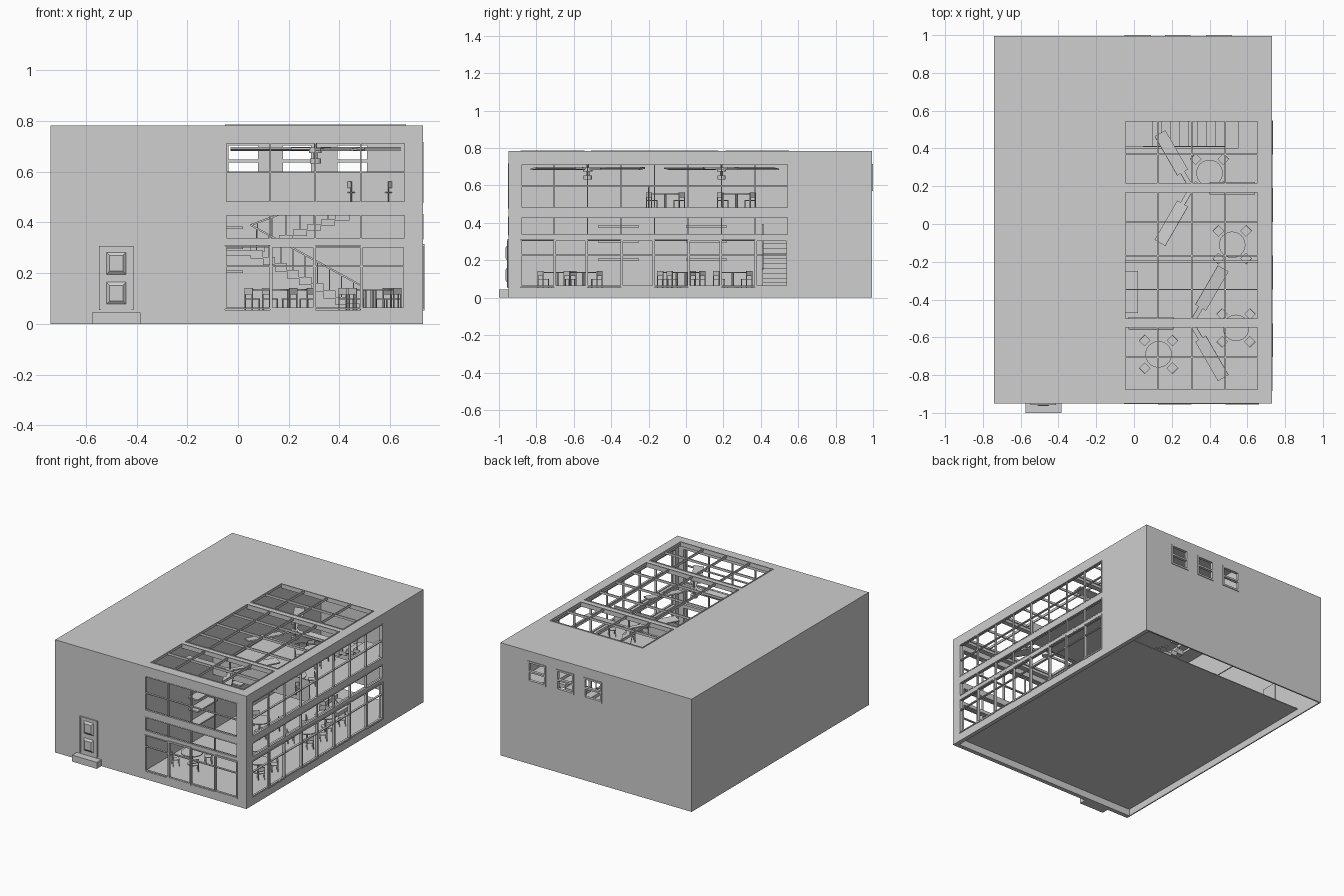
import bpy, bmesh, math
from mathutils import Matrix, Vector

cube = bpy.data.objects.get("Cube")
if cube:
    bpy.data.objects.remove(cube)

grey = bpy.data.materials.new("plain_grey")
grey.use_nodes = True
COLOUR = (0.62, 0.62, 0.62, 1)
grey.diffuse_color = COLOUR
grey.node_tree.nodes["Principled BSDF"].inputs["Base Color"].default_value = COLOUR


def finish(name, bm):
    mesh = bpy.data.meshes.new(name)
    bm.to_mesh(mesh)
    bm.free()
    mesh.materials.append(grey)
    obj = bpy.data.objects.new(name, mesh)
    bpy.context.collection.objects.link(obj)
    return obj


def add_box(bm, a, b):
    a, b = Vector(a), Vector(b)
    size = [max(abs(c), 0.001) for c in b - a]
    return bmesh.ops.create_cube(bm, size=1, matrix=Matrix.Translation((a + b) / 2) @ Matrix.Diagonal((*size, 1)))["verts"]


def add_bar(bm, a, b, w):
    a, b = Vector(a), Vector(b)
    d = b - a
    turn = d.to_track_quat('Z', 'Y').to_matrix().to_4x4()
    bmesh.ops.create_cube(bm, size=1, matrix=Matrix.Translation((a + b) / 2) @ turn @ Matrix.Diagonal((w, w, d.length, 1)))


def add_disc(bm, centre, r, h, sides=24):
    bmesh.ops.create_cone(bm, cap_ends=True, segments=sides, radius1=r, radius2=r, depth=h,
                          matrix=Matrix.Translation(centre))


def boxes(name, *pairs):
    bm = bmesh.new()
    for a, b in pairs:
        add_box(bm, a, b)
    return finish(name, bm)


# Outer faces: (along, up, depth inward) to world
X0, X1, Y0, Y1, TOP = -0.74, 0.73, -0.95, 0.995, 0.783
front = lambda u, v, d: Vector((u, Y0 + d, v))
right = lambda u, v, d: Vector((X1 - d, u, v))
back = lambda u, v, d: Vector((u, Y1 - d, v))
left = lambda u, v, d: Vector((X0 + d, u, v))
roof = lambda u, v, d: Vector((u, v, TOP - d))


def wall(name, face, u_range, v_range, holes, thick=0.03):
    us = sorted({*u_range, *(u for h in holes for u in h[:2])})
    vs = sorted({*v_range, *(v for h in holes for v in h[2:])})
    bm = bmesh.new()
    grid = [[bm.verts.new(face(u, v, 0)) for v in vs] for u in us]
    outward = face(0, 0, 0) - face(0, 0, 1)
    for i in range(len(us) - 1):
        for j in range(len(vs) - 1):
            cu, cv = (us[i] + us[i + 1]) / 2, (vs[j] + vs[j + 1]) / 2
            if any(h[0] < cu < h[1] and h[2] < cv < h[3] for h in holes):
                continue
            f = bm.faces.new((grid[i][j], grid[i + 1][j], grid[i + 1][j + 1], grid[i][j + 1]))
            f.normal_update()
            if f.normal.dot(outward) < 0:
                f.normal_flip()
    obj = finish(name, bm)
    mod = obj.modifiers.new("thickness", 'SOLIDIFY')
    mod.thickness = thick
    mod.offset = -1


def frame(name, face, us, vs, w=0.006, d0=-0.002, d1=0.012):
    bm = bmesh.new()
    u0, u1, v0, v1 = us[0], us[-1], vs[0], vs[-1]
    for u in us:
        c = min(max(u, u0 + w / 2), u1 - w / 2)
        add_box(bm, face(c - w / 2, v0, d0), face(c + w / 2, v1, d1))
    for v in vs:
        c = min(max(v, v0 + w / 2), v1 - w / 2)
        add_box(bm, face(u0, c - w / 2, d0), face(u1, c + w / 2, d1))
    finish(name, bm)


# Shell with window openings
BAYS_X = [-0.052 + 0.1785 * i for i in range(5)]
BAYS_Y = [-0.884 + 0.179 * i for i in range(9)]
ROWS = [(0.055, 0.31), (0.333, 0.434), (0.476, 0.717)]
SKY = [(-0.884, -0.542), (-0.508, 0.173), (0.21, 0.55)]
BACK = [(-0.05, 0.09), (0.165, 0.30), (0.38, 0.52)]
wall("front_wall", front, (X0, X1), (0, 0.753), [(BAYS_X[0], BAYS_X[-1], *r) for r in ROWS])
wall("right_wall", right, (Y0 + 0.03, Y1 - 0.01), (0, 0.753), [(BAYS_Y[0], BAYS_Y[-1], *r) for r in ROWS])
wall("back_wall", back, (X0, X1), (0, 0.753), [(*b, 0.575, 0.71) for b in BACK], 0.01)
wall("left_wall", left, (Y0 + 0.03, Y1 - 0.01), (0, 0.753), [], 0.008)
wall("roof", roof, (X0, X1), (Y0, Y1), [(BAYS_X[0], BAYS_X[-1], *s) for s in SKY])
boxes("ground_floor", ((-0.732, -0.92, 0.048), (0.70, 0.77, 0.054)))
boxes("room_partition", ((-0.06, -0.92, 0.048), (-0.053, 0.985, 0.753)))

# Window frames on the two glazed sides
for side, face, bays in (("front", front, BAYS_X), ("right", right, BAYS_Y)):
    frame(side + "_upper_window", face, bays, [0.476, 0.598, 0.717])
    frame(side + "_middle_window", face, bays, ROWS[1])
    frame(side + "_lower_window", face, bays, [0.058, 0.228, 0.308])
    for i in range(1, len(bays), 2):
        frame(f"{side}_glass_door_frame_{i}", face, bays[i:i + 2], [0.052, 0.315], 0.01, -0.005, 0.015)

# Skylight bars and sash windows
for i, (a, b) in enumerate(SKY):
    inner = [y for y in BAYS_Y if a + 0.05 < y < b - 0.05]
    frame(f"skylight_{i}", roof, BAYS_X, [a, *inner, b], 0.007, -0.004, 0.012)
for i, b in enumerate(BACK):
    frame(f"back_window_frame_{i}", back, b, [0.57, 0.642, 0.715], 0.012, -0.005, 0.015)

# Entrance door with bevelled panels and step
boxes("entrance_door", ((-0.54, Y0 - 0.004, 0.055), (-0.42, Y0, 0.3)))
boxes("door_trim", ((-0.548, Y0 - 0.008, 0.055), (-0.54, Y0, 0.307)),
      ((-0.42, Y0 - 0.008, 0.055), (-0.412, Y0, 0.307)),
      ((-0.548, Y0 - 0.008, 0.3), (-0.412, Y0, 0.307)))
bm = bmesh.new()
for z in (0.075, 0.193):
    middle = Vector((-0.48, 0, z + 0.046))
    for v in add_box(bm, (-0.52, Y0 - 0.014, z), (-0.44, Y0 - 0.002, z + 0.092)):
        if v.co.y < Y0 - 0.01:
            v.co.x += (middle.x - v.co.x) * 0.35
            v.co.z += (middle.z - v.co.z) * 0.35
finish("door_panels", bm)
boxes("door_step", ((-0.575, -1.0, 0), (-0.385, Y0, 0.045)))

# Upper floor with solid balustrade
boxes("upper_floor", ((-0.053, -0.2, 0.44), (0.70, 0.40, 0.474)), ((0.55, 0.40, 0.44), (0.70, 0.985, 0.474)))
boxes("balustrade", ((-0.053, -0.2, 0.474), (0.69, -0.194, 0.59)))
bm = bmesh.new()
add_bar(bm, (-0.053, -0.2, 0.592), (0.69, -0.2, 0.592), 0.008)
for i in range(8):
    add_bar(bm, (-0.03 + 0.1 * i, -0.201, 0.474), (-0.03 + 0.1 * i, -0.201, 0.592), 0.004)
finish("balustrade_rail", bm)


# Two flights of stairs around a landing
def flight(name, xa, za, xb, zb, y0, y1, steps=9):
    bm = bmesh.new()
    dx, dz = (xb - xa) / steps, (zb - za) / steps
    for i in range(steps):
        x, z = xa + dx * i, za + dz * (i + 1)
        add_box(bm, (x, y0, z - dz * 1.2), (x + dx, y1, z))
        add_bar(bm, (x + dx / 2, y0, z), (x + dx / 2, y0, z + 0.09), 0.004)
    add_bar(bm, (xa, y0, za + 0.1), (xb, y0, zb + 0.1), 0.007)
    finish(name, bm)


flight("lower_stairs", 0.48, 0.054, 0.05, 0.29, 0.41, 0.55)
flight("upper_stairs", 0.05, 0.29, 0.55, 0.474, 0.56, 0.70)
boxes("stair_landing", ((-0.053, 0.41, 0.27), (0.05, 0.70, 0.29)))


# Round tables with four chairs each
def dining_set(name, x, y, z):
    bm = bmesh.new()
    add_disc(bm, (x, y, z + 0.08), 0.07, 0.006)
    add_disc(bm, (x, y, z + 0.04), 0.007, 0.08, 8)
    add_disc(bm, (x, y, z + 0.003), 0.03, 0.006, 12)
    for k in range(4):
        part = bmesh.new()
        add_box(part, (0.082, -0.022, 0.042), (0.126, 0.022, 0.047))
        add_box(part, (0.122, -0.022, 0.062), (0.126, 0.022, 0.088))
        for px in (0.085, 0.124):
            for py in (-0.02, 0.02):
                add_bar(part, (px, py, 0), (px, py, 0.085 if px > 0.1 else 0.043), 0.004)
        part.transform(Matrix.Translation((x, y, z)) @ Matrix.Rotation(math.radians(45 + 90 * k), 4, 'Z'))
        mesh = bpy.data.meshes.new("chair_temp")
        part.to_mesh(mesh)
        part.free()
        bm.from_mesh(mesh)
        bpy.data.meshes.remove(mesh)
    finish(name, bm)


GROUND = [(0.13, -0.69), (0.54, -0.55), (0.2, -0.05), (0.53, 0.0), (0.5, 0.25)]
for i, (x, y) in enumerate(GROUND):
    dining_set(f"ground_table_{i}", x, y, 0.054)
for i, (x, y) in enumerate([(0.52, -0.11), (0.40, 0.27)]):
    dining_set(f"upper_table_{i}", x, y, 0.474)

# Ceiling fans hung from the roof beams
for i, (y, start) in enumerate(((0.19, 0), (-0.525, 60))):
    bm = bmesh.new()
    add_disc(bm, (0.305, y, 0.72), 0.006, 0.07, 8)
    add_disc(bm, (0.305, y, 0.685), 0.025, 0.022, 16)
    add_disc(bm, (0.305, y, 0.642), 0.022, 0.02, 16)
    add_disc(bm, (0.305, y, 0.66), 0.008, 0.03, 8)
    for k in range(3):
        blade = Matrix.Translation((0.305, y, 0.69)) @ Matrix.Rotation(math.radians(start + 120 * k), 4, 'Z')
        for x, length, w in ((0.06, 0.1, 0.025), (0.215, 0.24, 0.065)):
            bmesh.ops.create_cube(bm, size=1, matrix=blade @ Matrix.Translation((x, 0, 0))
                                  @ Matrix.Rotation(0.12, 4, 'X') @ Matrix.Diagonal((length, w, 0.009, 1)))
    finish(f"ceiling_fan_{i}", bm)

# Shelves on the partition and an inner door on the left wall
boxes("wall_shelves", *[((-0.053, y, z), (0.02, y + 0.22, z + 0.01))
                        for y in (-0.47, 0.0) for z in (0.2, 0.295, 0.375)])
boxes("inner_door", ((-0.732, 0.43, 0.054), (-0.726, 0.55, 0.34)))
